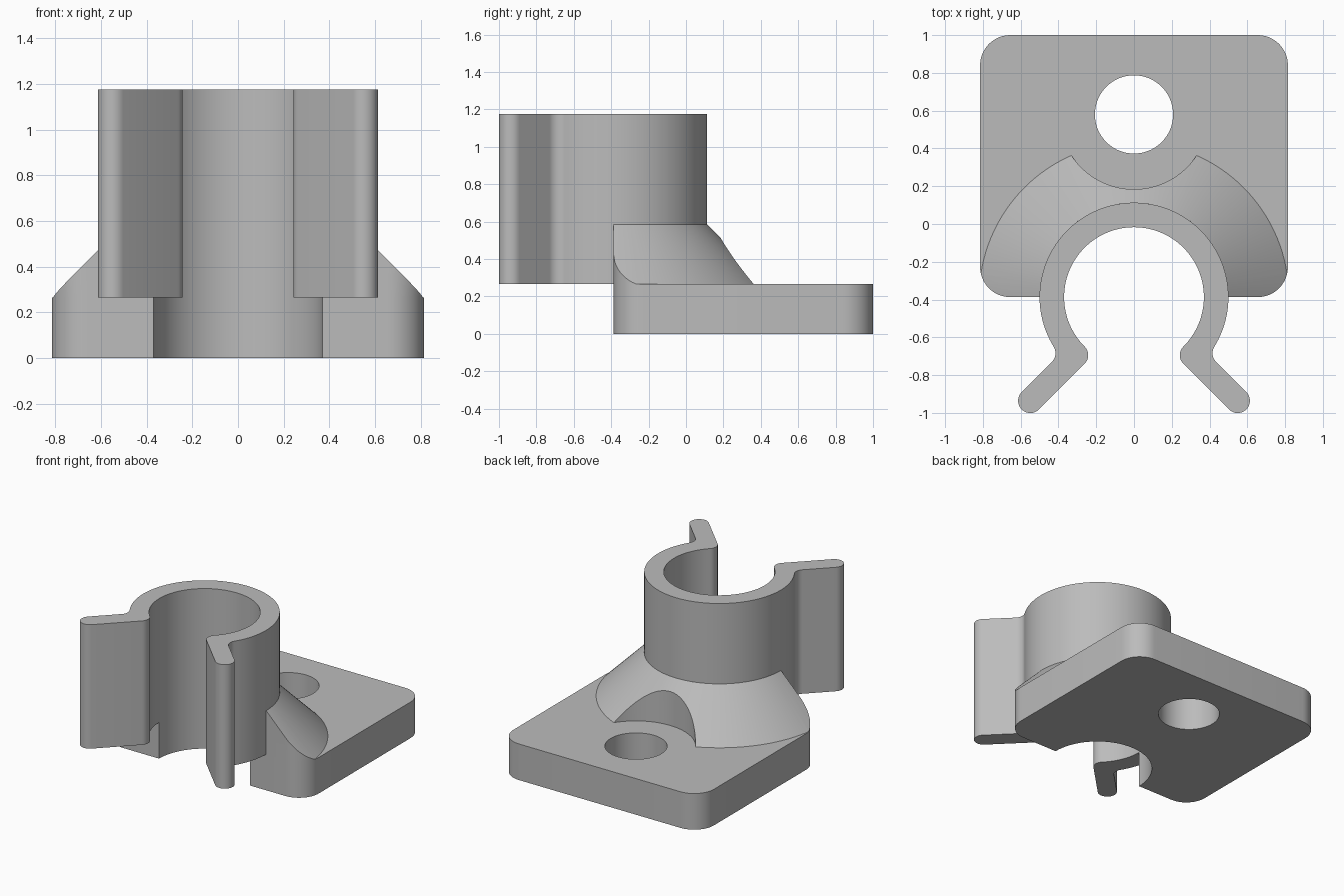
import bpy, bmesh, math
from mathutils import Vector

cube = bpy.data.objects.get("Cube")
if cube:
    bpy.data.objects.remove(cube, do_unlink=True)

# Main dimensions
AXIS_Y = -0.387                  # centre of the clip
BACK_Y = 1.0
HALF_W = 0.815
PLATE_H, COLLAR_H, TOP = 0.265, 0.585, 1.175
BORE, OUTER = 0.37, 0.50
MID, HALF_T = (BORE + OUTER) / 2, (OUTER - BORE) / 2
HOLE_Y, HOLE_R, RELIEF_R = 0.58, 0.207, 0.396

grey = bpy.data.materials.new("plain grey")
grey.use_nodes = True
colour = (0.5, 0.5, 0.5, 1)
grey.diffuse_color = colour
grey.node_tree.nodes["Principled BSDF"].inputs["Base Color"].default_value = colour


def arc(cx, cy, r, start, end, steps):
    """Points along an arc, angles in degrees."""
    angles = [math.radians(start + (end - start) * i / steps) for i in range(steps + 1)]
    return [Vector((cx + r * math.cos(a), cy + r * math.sin(a))) for a in angles]


def add_object(name, bm):
    bmesh.ops.remove_doubles(bm, verts=bm.verts, dist=0.0001)
    bmesh.ops.recalc_face_normals(bm, faces=bm.faces)
    mesh = bpy.data.meshes.new(name)
    bm.to_mesh(mesh)
    bm.free()
    mesh.materials.append(grey)
    obj = bpy.data.objects.new(name, mesh)
    bpy.context.collection.objects.link(obj)
    return obj


def prism(name, outline, z0, z1):
    """Extrude a closed outline from z0 to z1."""
    bm = bmesh.new()
    face = bm.faces.new([bm.verts.new((p.x, p.y, z0)) for p in outline])
    side = bmesh.ops.extrude_face_region(bm, geom=[face])["geom"]
    top = [v for v in side if isinstance(v, bmesh.types.BMVert)]
    bmesh.ops.translate(bm, verts=top, vec=(0, 0, z1 - z0))
    return add_object(name, bm)


def cone(name, y, r0, r1, z0, z1):
    bm = bmesh.new()
    bmesh.ops.create_cone(bm, cap_ends=True, segments=128, radius1=r0, radius2=r1, depth=z1 - z0)
    bmesh.ops.translate(bm, verts=bm.verts, vec=(0, y, (z0 + z1) / 2))
    return add_object(name, bm)


def combine(obj, tool, operation):
    """Apply a boolean and discard the tool object."""
    mod = obj.modifiers.new("cut", "BOOLEAN")
    mod.operation, mod.object, mod.solver = operation, tool, "EXACT"
    bpy.context.view_layer.update()
    graph = bpy.context.evaluated_depsgraph_get()
    result = bpy.data.meshes.new_from_object(obj.evaluated_get(graph))
    obj.modifiers.clear()
    obj.data = result
    bpy.data.objects.remove(tool, do_unlink=True)


# Rounded plate outline, shared by the plate and the collar
R = 0.16
cx, front, back = HALF_W - R, AXIS_Y + R, BACK_Y - R
plate_outline = (arc(cx, front, R, -90, 0, 12) + arc(cx, back, R, 0, 90, 12)
                 + arc(-cx, back, R, 90, 180, 12) + arc(-cx, front, R, 180, 270, 12))

# Mounting plate with screw hole and clip notch
plate = prism("mounting_plate", plate_outline, 0, PLATE_H)
combine(plate, cone("hole_cutter", HOLE_Y, HOLE_R, HOLE_R, -0.5, 1), "DIFFERENCE")
combine(plate, cone("notch_cutter", AXIS_Y, BORE, BORE, -0.5, 1), "DIFFERENCE")

# Conical collar, trimmed to the plate outline and relieved around the screw hole
collar = cone("conical_collar", AXIS_Y, OUTER + COLLAR_H - PLATE_H, OUTER, PLATE_H, COLLAR_H)
combine(collar, prism("trim_block", plate_outline, -0.5, 1), "INTERSECT")
combine(collar, cone("relief_cutter", HOLE_Y, RELIEF_R, RELIEF_R, -0.5, 1), "DIFFERENCE")
combine(collar, cone("core_cutter", AXIS_Y, MID, MID, -0.5, 1), "DIFFERENCE")

# Spring clip: open ring with flared lips, half outline mirrored across x
FILLET, ARM = 0.065, 0.776
diag = math.sqrt(0.5)
lip_x, lip_y = MID * diag, AXIS_Y - MID * diag
tip_x, tip_y = ARM * diag, AXIS_Y - ARM * diag
bend = math.degrees(math.asin((HALF_T + FILLET) / (OUTER + FILLET)))
bend_a = math.radians(bend - 45)
fx = (OUTER + FILLET) * math.cos(bend_a)
fy = AXIS_Y + (OUTER + FILLET) * math.sin(bend_a)
half = (arc(0, AXIS_Y, OUTER, 90, bend - 45, 48)
        + arc(fx, fy, FILLET, 135 + bend, 225, 10)
        + arc(tip_x, tip_y, HALF_T, 45, -135, 16)
        + arc(lip_x, lip_y, HALF_T, 225, 135, 10)
        + arc(0, AXIS_Y, BORE, -45, 90, 48))
mirrored = [Vector((-p.x, p.y)) for p in reversed(half[1:-1])]
clip = prism("spring_clip", half + mirrored, PLATE_H, TOP)

# The seam at the back of the ring: rebuild as one closed loop around the opening
for obj in (plate, collar, clip):
    bpy.ops.object.select_all(action="DESELECT")
    obj.select_set(True)
    bpy.context.view_layer.objects.active = obj
    bpy.ops.object.shade_smooth_by_angle(angle=math.radians(30))
